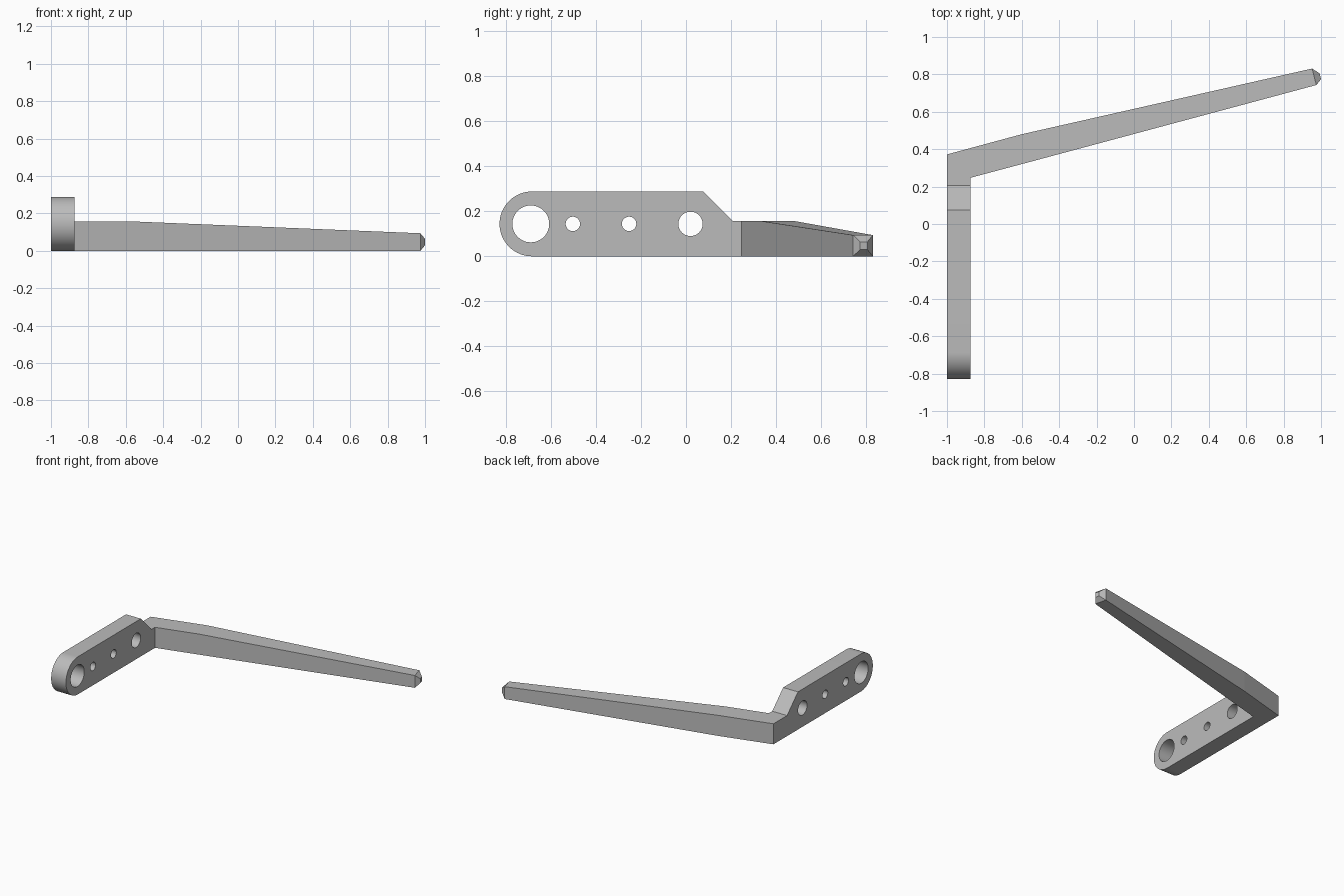
import bpy, bmesh, math

cube = bpy.data.objects.get("Cube")
if cube:
    bpy.data.objects.remove(cube, do_unlink=True)

grey = bpy.data.materials.new("plain grey")
grey.use_nodes = True
colour = (0.5, 0.5, 0.5, 1)
grey.diffuse_color = colour
grey.node_tree.nodes["Principled BSDF"].inputs["Base Color"].default_value = colour

X_OUT, X_IN = -1.0, -0.875      # plate faces
RADIUS, HEIGHT = 0.144, 0.288   # rounded end and plate height
ARM_H = 0.157
END_Y = -0.685                  # centre of the rounded end

bm = bmesh.new()


def ring(points):
    return [bm.verts.new(p) for p in points]


def bridge(a, b, skip=()):
    n = len(a)
    for i in range(n):
        if i not in skip:
            bm.faces.new((a[i], a[(i + 1) % n], b[(i + 1) % n], b[i]))


# Mounting plate: side profile, mitred where it meets the arm
def plate_profile(x, mitre_y):
    pts = [(x, mitre_y, 0), (x, mitre_y, ARM_H), (x, 0.207, ARM_H), (x, 0.076, HEIGHT)]
    steps = 40
    for i in range(steps + 1):
        a = math.pi / 2 + math.pi * i / steps
        pts.append((x, END_Y + RADIUS * math.cos(a), RADIUS + RADIUS * math.sin(a)))
    return ring(pts)


outer = plate_profile(X_OUT, 0.372)
inner = plate_profile(X_IN, 0.247)
bridge(outer, inner, skip=(0,))   # mitre stays open for the arm
bm.faces.new(outer)
bm.faces.new(inner)


# Tapering arm: front point, back point, bottom and top of each section
def section(front, back, low, high):
    return ring([(*front, low), (*back, low), (*back, high), (*front, high)])


sections = [
    section((X_IN, 0.247), (X_OUT, 0.372), 0, ARM_H),
    section((-0.56, 0.331), (-0.6, 0.48), 0, ARM_H),
    section((0.975, 0.743), (0.952, 0.831), 0, 0.094),
    section((1.0, 0.774), (0.992, 0.806), 0.03, 0.064),   # bevelled tip
]
for a, b in zip(sections, sections[1:]):
    bridge(a, b)
bm.faces.new(sections[-1])

bmesh.ops.remove_doubles(bm, verts=bm.verts, dist=0.0005)
bmesh.ops.recalc_face_normals(bm, faces=bm.faces)
mesh = bpy.data.meshes.new("bracket_arm")
bm.to_mesh(mesh)
bm.free()
mesh.materials.append(grey)
bracket = bpy.data.objects.new("bracket_arm", mesh)
bpy.context.collection.objects.link(bracket)

# Bolt holes through the plate
for y, r in ((-0.69, 0.082), (-0.503, 0.032), (-0.253, 0.032), (0.02, 0.054)):
    bpy.ops.mesh.primitive_cylinder_add(vertices=48, radius=r, depth=0.4,
                                        location=((X_OUT + X_IN) / 2, y, RADIUS),
                                        rotation=(0, math.pi / 2, 0))
    cutter = bpy.context.object
    cutter.name = "hole_cutter"
    cutter.data.materials.append(grey)
    cut = bracket.modifiers.new("bolt_hole", "BOOLEAN")
    cut.operation = "DIFFERENCE"
    cut.solver = "EXACT"
    cut.object = cutter
    bpy.ops.object.select_all(action="DESELECT")
    bracket.select_set(True)
    bpy.context.view_layer.objects.active = bracket
    bpy.ops.object.modifier_apply(modifier=cut.name)
    bpy.data.objects.remove(cutter, do_unlink=True)

bpy.ops.object.shade_smooth_by_angle(angle=math.radians(20))
# The shallow fold along the arm stays crisp
for poly in bracket.data.polygons:
    if max(bracket.data.vertices[v].co.x for v in poly.vertices) > X_IN + 0.01:
        poly.use_smooth = False
